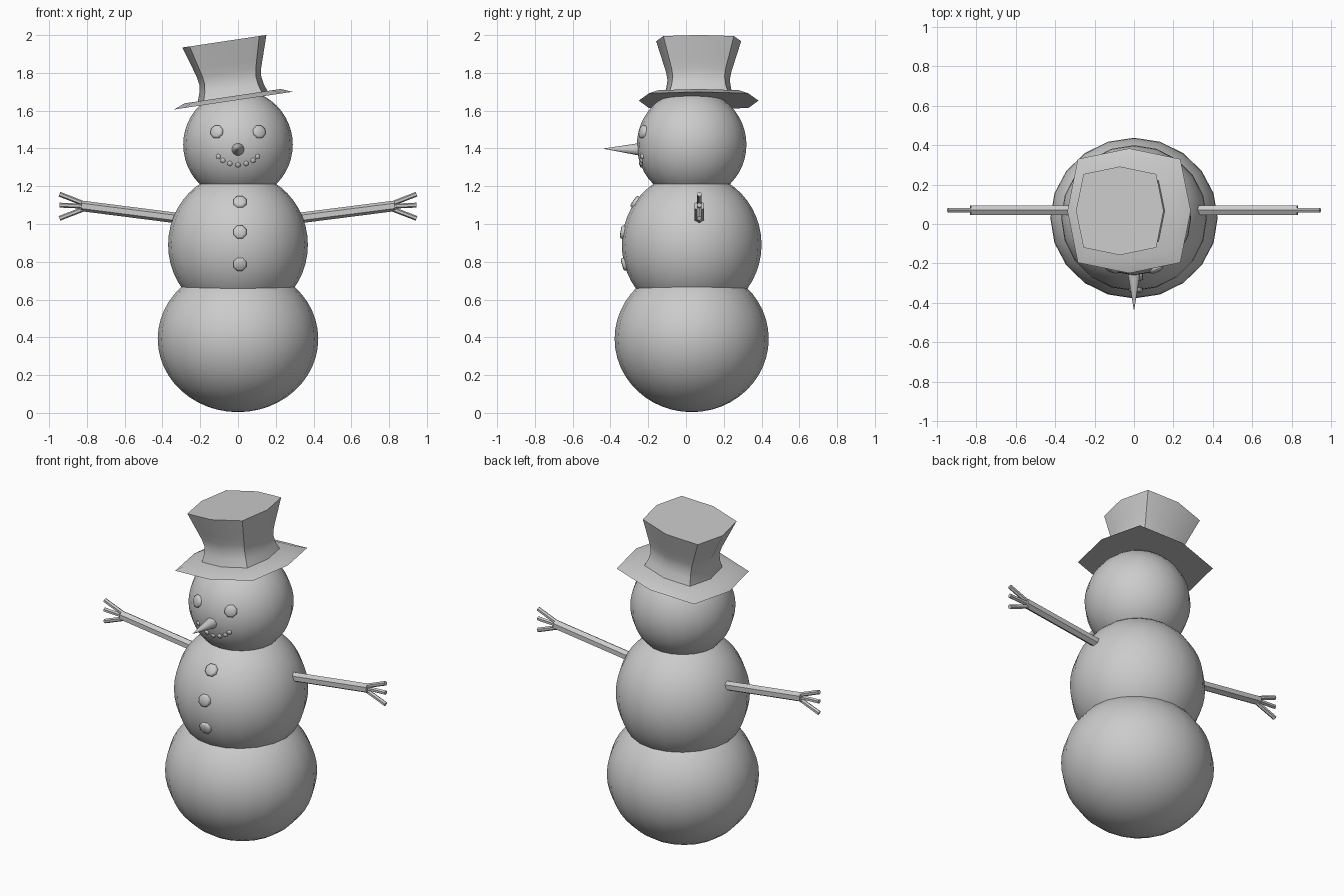
import bpy, bmesh, math
from mathutils import Vector

if "Cube" in bpy.data.objects:
    bpy.data.objects.remove(bpy.data.objects["Cube"])

CY = 0.03  # y centre of the snow balls
# name: (centre z, radii)
BALLS = {
    "bottom_ball": (0.392, (0.425, 0.408, 0.388)),
    "middle_ball": (0.89, (0.37, 0.37, 0.385)),
    "head_ball": (1.42, (0.29, 0.29, 0.292)),
}


def smooth(obj, angle=35):
    bpy.ops.object.select_all(action='DESELECT')
    obj.select_set(True)
    bpy.context.view_layer.objects.active = obj
    bpy.ops.object.shade_smooth_by_angle(angle=math.radians(angle))


def make(name, bm, angle=35):
    bmesh.ops.recalc_face_normals(bm, faces=bm.faces)
    me = bpy.data.meshes.new(name)
    bm.to_mesh(me)
    bm.free()
    obj = bpy.data.objects.new(name, me)
    bpy.context.collection.objects.link(obj)
    smooth(obj, angle)
    return obj


def loft(name, profile, ring, angle=35):
    """Stack scaled copies of a ring outline along z and cap both ends."""
    bm = bmesh.new()
    rows = [[bm.verts.new((x * r, y * r, z)) for x, y in ring] for r, z in profile]
    n = len(ring)
    for a, b in zip(rows, rows[1:]):
        for i in range(n):
            j = (i + 1) % n
            bm.faces.new((a[i], a[j], b[j], b[i]))
    bm.faces.new(rows[0][::-1])
    bm.faces.new(rows[-1])
    return make(name, bm, angle)


def circle(n):
    return [(math.cos(2 * math.pi * (i + 0.5) / n), math.sin(2 * math.pi * (i + 0.5) / n))
            for i in range(n)]


def point(obj, loc, direction):
    obj.location = loc
    obj.rotation_euler = Vector(direction).to_track_quat('Z', 'Y').to_euler()


def rod(name, a, b, r, sides):
    a, b = Vector(a), Vector(b)
    obj = loft(name, [(r, 0), (r, (b - a).length)], circle(sides))
    point(obj, a, b - a)


def pebble(name, ball, x, z, r, height, sides=8):
    """Flattened stone sitting on the front of a ball."""
    cz, (rx, ry, rz) = BALLS[ball]
    dz = z - cz
    dy = -ry * math.sqrt(1 - (x / rx) ** 2 - (dz / rz) ** 2)
    profile = [(r, -0.02), (r, height * 0.5), (r * 0.75, height)]
    obj = loft(name, profile, circle(sides), 60)
    point(obj, (x, CY + dy, z), (x / rx**2, dy / ry**2, dz / rz**2))


# snow balls
for name, (cz, radii) in BALLS.items():
    bm = bmesh.new()
    bmesh.ops.create_uvsphere(bm, u_segments=20, v_segments=24, radius=1)
    for v in bm.verts:
        v.co = Vector(c * s for c, s in zip(v.co, radii))
    ball = make(name, bm, 60)
    ball.location = (0, CY, cz)

# eyes, mouth and buttons
for s in (-1, 1):
    pebble("eye", "head_ball", s * 0.112, 1.488, 0.036, 0.012)
for x, z in ((-0.105, 1.357), (-0.08, 1.336), (-0.043, 1.32), (0, 1.312),
             (0.043, 1.32), (0.08, 1.336), (0.105, 1.357)):
    pebble("mouth_stone", "head_ball", x, z, 0.014, 0.006, 6)
for z in (1.117, 0.957, 0.787):
    pebble("button", "middle_ball", 0.01, z, 0.037, 0.012)

# nose
nose = loft("nose", [(0.037, 0), (0.001, 0.205)], circle(12))
point(nose, (0, -0.23, 1.395), (0, -1, 0.02))

# arms with three twig fingers
for s in (-1, 1):
    rod("arm", (s * 0.28, 0.07, 1.026), (s * 0.83, 0.07, 1.096), 0.028, 6)
    for z0, z1 in ((1.105, 1.158), (1.094, 1.1), (1.082, 1.03)):
        rod("finger", (s * 0.81, 0.07, z0), (s * 0.945, 0.07, z1), 0.013, 6)

# tilted hat: rounded-square brim and flared crown
c = 0.83
square = [(1, 0), (c, c), (0, 1), (-c, c), (-1, 0), (-c, -c), (0, -1), (c, -c)]
brim = loft("hat_brim", [(0.317, 0), (0.257, 0.024)], square, 25)
crown = loft("hat_crown", [(0.188, 0.02), (0.172, 0.065), (0.165, 0.11),
                           (0.172, 0.15), (0.186, 0.195), (0.225, 0.318)], square, 30)
for part in (brim, crown):
    part.location = (-0.025, 0.067, 1.653)
    part.rotation_euler = (0, math.radians(-8.5), 0)
